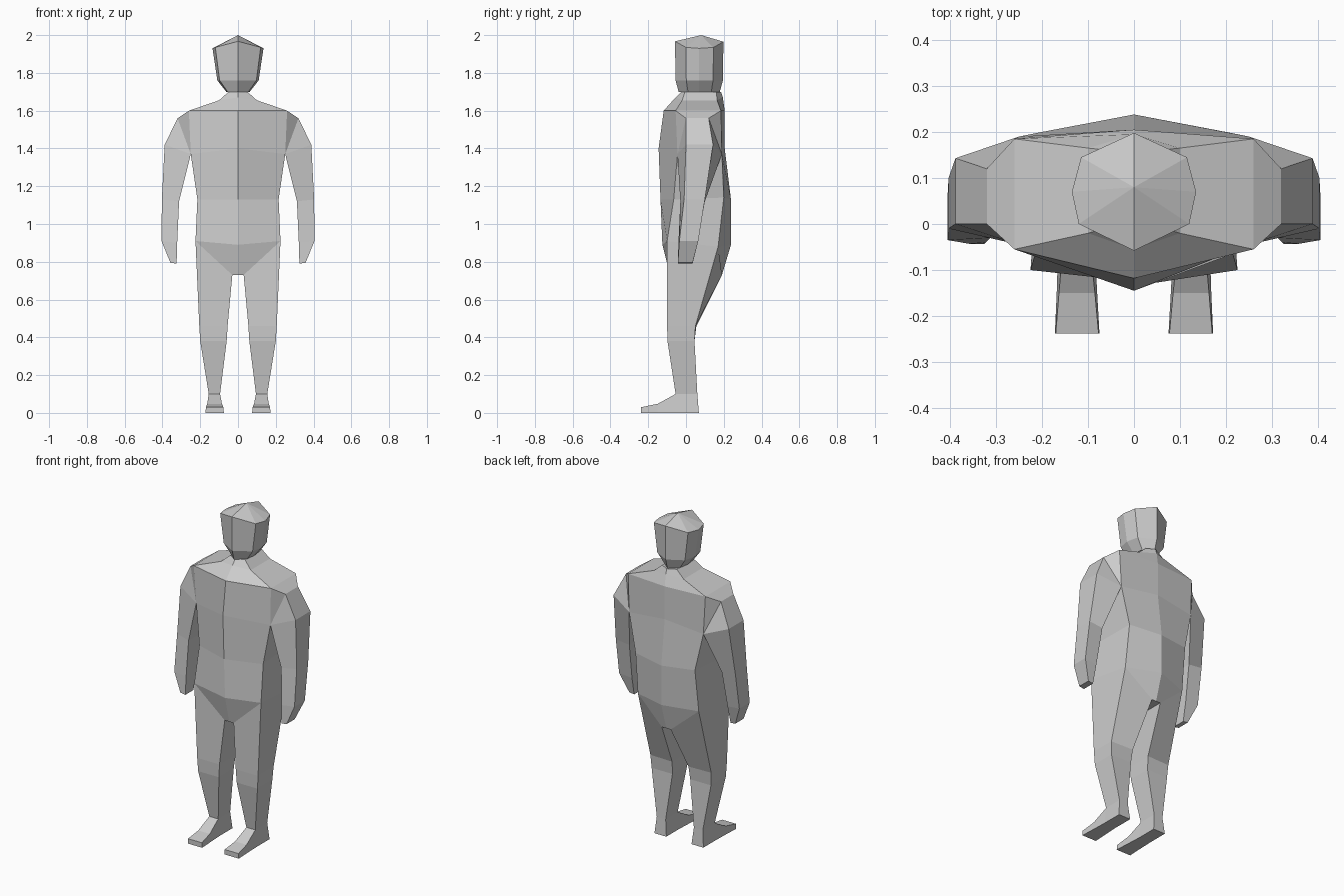
import bpy
import bmesh

cube = bpy.data.objects.get("Cube")
if cube:
    bpy.data.objects.remove(cube, do_unlink=True)

grey = bpy.data.materials.new("plain grey")
grey.use_nodes = True
GREY = (0.6, 0.6, 0.6, 1)
grey.diffuse_color = GREY
grey.node_tree.nodes["Principled BSDF"].inputs["Base Color"].default_value = GREY


def loft(name, rings, peak=None):
    """Skin a list of equal-length closed rings; cap the ends, or fan the last to a peak."""
    bm = bmesh.new()
    loops = [[bm.verts.new(p) for p in ring] for ring in rings]
    n = len(loops[0])
    for a, b in zip(loops, loops[1:]):
        for i in range(n):
            j = (i + 1) % n
            bm.faces.new((a[i], a[j], b[j], b[i]))
    bm.faces.new(loops[0][::-1])
    if peak:
        tip = bm.verts.new(peak)
        for i in range(n):
            bm.faces.new((loops[-1][i], loops[-1][(i + 1) % n], tip))
    else:
        bm.faces.new(loops[-1])
    bmesh.ops.remove_doubles(bm, verts=bm.verts, dist=0.0005)
    bmesh.ops.recalc_face_normals(bm, faces=bm.faces)
    mesh = bpy.data.meshes.new(name)
    bm.to_mesh(mesh)
    bm.free()
    mesh.materials.append(grey)
    obj = bpy.data.objects.new(name, mesh)
    bpy.context.collection.objects.link(obj)
    return obj


def whole(half):
    """Complete a half ring that runs from the front centre to the back centre."""
    return half + [(-x, y, z) for x, y, z in half[-2:0:-1]]


def pair(name, rings):
    for side, s in (("left", 1), ("right", -1)):
        loft(f"{side}_{name}", [[(s * x, y, z) for x, y, z in r] for r in rings])


# Torso: front centre, front corner, back corner, back centre at each level
torso = [
    [(0, -.025, 1.70), (.05, -.005, 1.70), (.05, .16, 1.70), (0, .185, 1.70)],
    [(0, -.055, 1.67), (.10, -.02, 1.655), (.10, .165, 1.655), (0, .195, 1.67)],
    [(0, -.118, 1.60), (.26, -.055, 1.60), (.26, .185, 1.60), (0, .205, 1.60)],
    [(0, -.145, 1.40), (.25, -.045, 1.37), (.25, .19, 1.37), (0, .205, 1.40)],
    [(0, -.135, 1.13), (.215, -.065, 1.13), (.20, .20, 1.14), (0, .238, 1.13)],
    [(0, -.125, .89), (.225, -.10, .91), (.205, .17, .88), (0, .238, .89)],
    [(0, -.085, .73), (.03, -.085, .73), (.03, .19, .73), (0, .19, .73)],
]
loft("torso", [whole(r) for r in torso])

# Head: tapered faceted block with a low peak
head_plan = [(0, -.058, 1.967), (.12, 0, 1.935), (.135, .07, 1.93),
             (.115, .145, 1.935), (0, .198, 1.965)]


def head_ring(z, sx, sy):
    return whole([(x * sx, .07 + (y - .07) * sy, z) for x, y, _ in head_plan])


loft("head", [head_ring(1.70, .46, .85), head_ring(1.76, .81, .98), whole(head_plan)],
     peak=(0, .08, 2.0))

# Arms: outer front, outer back, inner back, inner front
armpit = [(.25, .19, 1.37), (.25, -.045, 1.37)]
pair("arm", [
    [(.26, -.055, 1.60), (.26, .185, 1.60)] + armpit,
    [(.32, 0, 1.56), (.32, .12, 1.56)] + armpit,
    [(.388, 0, 1.42), (.388, .143, 1.42)] + armpit,
    [(.403, -.01, 1.13), (.403, .10, 1.13), (.312, .10, 1.12), (.312, -.03, 1.12)],
    [(.405, -.035, .91), (.405, .065, .91), (.322, .06, .90), (.322, -.04, .90)],
    [(.358, -.043, .795), (.358, .035, .795), (.325, .035, .79), (.325, -.043, .79)],
])

# Legs: outer front, inner front, inner back, outer back
pair("leg", [
    [(.225, -.10, .91), (.03, -.085, .73), (.03, .19, .73), (.205, .17, .88)],
    [(.205, -.10, .46), (.055, -.10, .46), (.055, .055, .46), (.205, .05, .46)],
    [(.20, -.098, .38), (.06, -.098, .38), (.06, .045, .38), (.20, .045, .38)],
    [(.155, -.055, .10), (.095, -.055, .10), (.095, .06, .10), (.155, .06, .10)],
    [(.165, -.055, 0), (.085, -.055, 0), (.085, .068, 0), (.165, .068, 0)],
])

# Feet: wedge running forward from the ankle
pair("foot", [
    [(a, y, 0), (b, y, 0), (b - t, y, z), (a + t, y, z)]
    for y, z, a, b, t in ((-.055, .10, .085, .165, .01),
                          (-.15, .048, .08, .168, .005),
                          (-.238, .03, .075, .172, .002))
])
